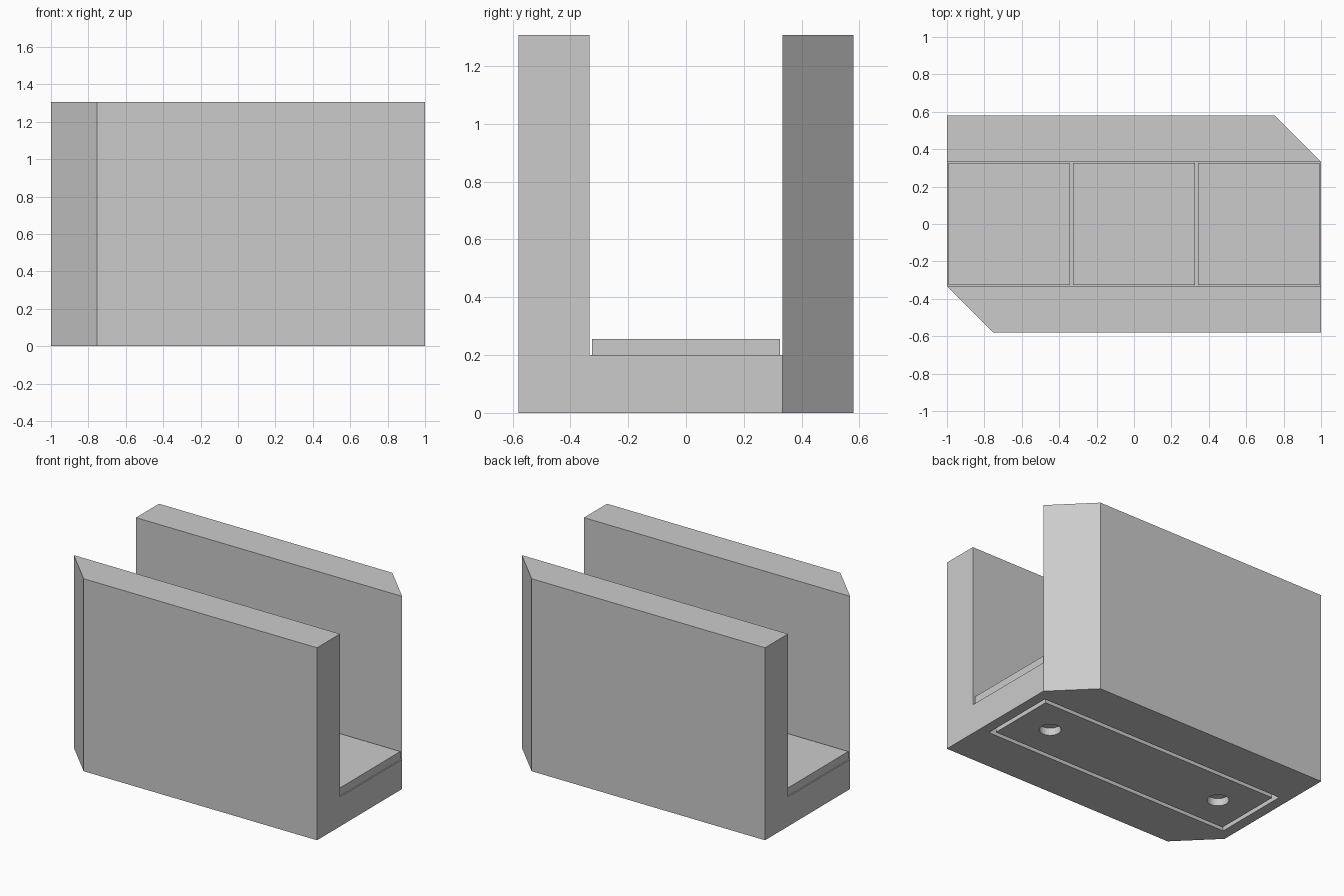
import bpy
import bmesh

cube = bpy.data.objects.get("Cube")
if cube:
    bpy.data.objects.remove(cube, do_unlink=True)

LENGTH, DEPTH, HEIGHT = 2.0, 1.16, 1.307
CHANNEL = 0.667          # clear width between the walls
FLOOR = 0.2              # thickness of the floor slab
TILE = 0.65

grey = bpy.data.materials.new("plain grey")
grey.use_nodes = True
colour = (0.6, 0.6, 0.6, 1)
grey.diffuse_color = colour
grey.node_tree.nodes["Principled BSDF"].inputs["Base Color"].default_value = colour


def add_object(name, bm):
    bmesh.ops.recalc_face_normals(bm, faces=bm.faces)
    mesh = bpy.data.meshes.new(name)
    bm.to_mesh(mesh)
    bm.free()
    mesh.materials.append(grey)
    obj = bpy.data.objects.new(name, mesh)
    bpy.context.collection.objects.link(obj)
    return obj


def prism(name, outline, z0, z1):
    bm = bmesh.new()
    face = bm.faces.new([bm.verts.new((x, y, z0)) for x, y in outline])
    top = bmesh.ops.extrude_face_region(bm, geom=[face])["geom"]
    verts = [v for v in top if isinstance(v, bmesh.types.BMVert)]
    bmesh.ops.translate(bm, verts=verts, vec=(0, 0, z1 - z0))
    return add_object(name, bm)


def box(name, sx, sy, z0, z1, x=0):
    a, b = sx / 2, sy / 2
    return prism(name, [(x - a, -b), (x + a, -b), (x + a, b), (x - a, b)], z0, z1)


def cylinder(name, radius, z0, z1, x):
    bm = bmesh.new()
    bmesh.ops.create_cone(bm, cap_ends=True, segments=32, radius1=radius,
                          radius2=radius, depth=z1 - z0)
    bmesh.ops.translate(bm, verts=bm.verts, vec=(x, 0, (z0 + z1) / 2))
    return add_object(name, bm)


def cut(target, cutter):
    mod = target.modifiers.new("cut", "BOOLEAN")
    mod.operation = "DIFFERENCE"
    mod.solver = "EXACT"
    mod.object = cutter
    bpy.context.view_layer.objects.active = target
    bpy.ops.object.modifier_apply(modifier=mod.name)
    bpy.data.objects.remove(cutter, do_unlink=True)


# Body: block with two opposite corners cut at 45 degrees
hx, hy, inner = LENGTH / 2, DEPTH / 2, CHANNEL / 2
bevel = hy - inner
half = [(-hx, -inner), (-hx + bevel, -hy), (hx, -hy)]
body = prism("corridor_body", half + [(-x, -y) for x, y in half], 0, HEIGHT)

# Open channel between the two walls
cut(body, box("channel_cutter", LENGTH + 1, CHANNEL, FLOOR, HEIGHT + 1))

# Rectangular groove in the underside
groove = box("groove_cutter", 1.86, 0.53, -0.1, 0.05)
cut(groove, box("groove_core", 1.8, 0.47, -0.2, 0.2))
cut(body, groove)

# Round sockets in the underside, and floor tiles
spacing = LENGTH / 3
for side in (-1, 1):
    cut(body, cylinder("socket_cutter", 0.067, -0.1, 0.05, side * spacing))
for i, place in enumerate(("right", "middle", "left")):
    box("floor_tile_" + place, TILE, TILE, FLOOR, 0.255, (i - 1) * spacing)
